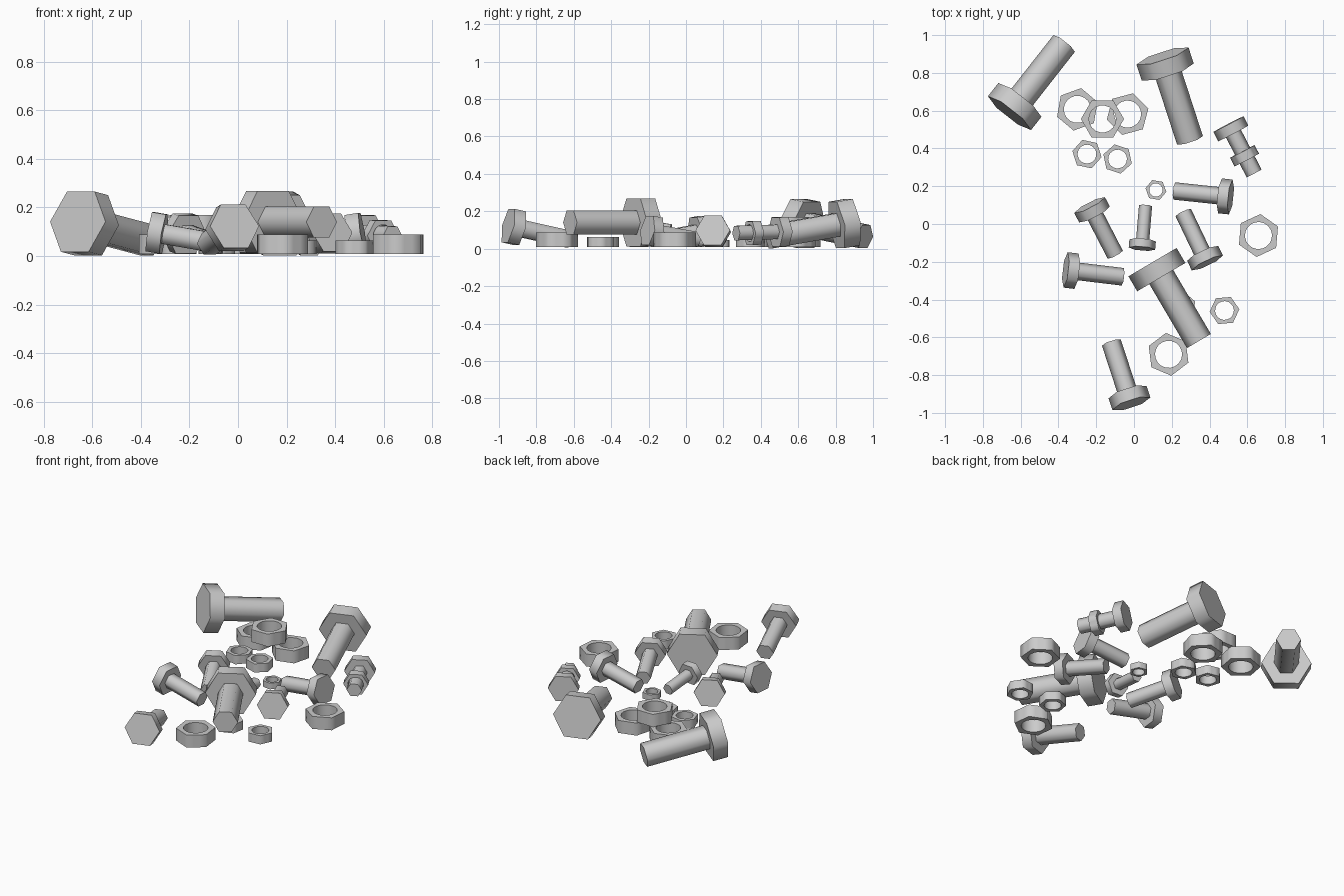
import bpy, bmesh
from math import radians, sin, cos, atan2, pi
from mathutils import Matrix, Vector

if "Cube" in bpy.data.objects:
    bpy.data.objects.remove(bpy.data.objects["Cube"])

# Proportions of a full-size bolt
HEAD_R, HEAD_T, SHANK_R, LENGTH = 0.145, 0.09, 0.072, 0.475
FLAT = HEAD_R * cos(pi / 6)


def finish(bm, name, matrix):
    bmesh.ops.recalc_face_normals(bm, faces=bm.faces)
    mesh = bpy.data.meshes.new(name)
    bm.to_mesh(mesh)
    bm.free()
    obj = bpy.data.objects.new(name, mesh)
    bpy.context.collection.objects.link(obj)
    obj.matrix_world = matrix
    bpy.ops.object.select_all(action='DESELECT')
    obj.select_set(True)
    bpy.context.view_layer.objects.active = obj
    bpy.ops.object.shade_smooth_by_angle(angle=radians(65))
    return obj


def hex_prism(bm, radius, x0, x1):
    # Hexagonal prism along x, corners pointing sideways
    rings = [[bm.verts.new((x, radius * cos(i * pi / 3), radius * sin(i * pi / 3)))
              for i in range(6)] for x in (x0, x1)]
    for ring in rings:
        bm.faces.new(ring)
    for i in range(6):
        j = (i + 1) % 6
        bm.faces.new((rings[0][i], rings[0][j], rings[1][j], rings[1][i]))


def bolt(name, head, tail, scale, tilt, floor):
    t = radians(tilt)
    bm = bmesh.new()
    hex_prism(bm, HEAD_R * scale, 0, HEAD_T * scale)
    hex_prism(bm, SHANK_R * scale, HEAD_T * scale * 0.98, LENGTH * scale)
    yaw = atan2(tail[1] - head[1], tail[0] - head[0])
    z = floor + scale * (HEAD_T * sin(t) + FLAT * cos(t))
    m = (Matrix.Translation((head[0], head[1], z))
         @ Matrix.Rotation(yaw, 4, 'Z') @ Matrix.Rotation(t, 4, 'Y'))
    return finish(bm, name, m)


def nut(name, radius, matrix):
    # Hexagon outside, round bore inside
    n, h, bore = 18, radius * 0.7, radius * 0.63
    bm = bmesh.new()
    loops = []
    for inner, z in ((0, 0), (0, h), (1, h), (1, 0)):
        loop = []
        for i in range(n):
            a = i * 2 * pi / n
            r = bore if inner else radius * cos(pi / 6) / cos(a % (pi / 3) - pi / 6)
            if not inner and i % 3 == 0:
                r = radius
            loop.append(bm.verts.new((r * cos(a), r * sin(a), z)))
        loops.append(loop)
    for k in range(4):
        a, b = loops[k], loops[(k + 1) % 4]
        for i in range(n):
            j = (i + 1) % n
            bm.faces.new((a[i], a[j], b[j], b[i]))
    return finish(bm, name, matrix)


# Bolts: head centre, tail centre, scale, tilt, floor height
bolts = [
    ((-0.659, 0.587), (-0.368, 0.958), 1.0, 9.3, 0.003),
    ((0.151, 0.889), (0.296, 0.444), 1.0, 9.5, 0.003),
    ((0.098, -0.202), (0.344, -0.620), 1.02, 0.0, 0.012),
    ((-0.014, -0.951), (-0.119, -0.630), 0.73, 12.0, 0.02),
    ((0.500, 0.529), (0.635, 0.270), 0.62, 1.5, 0.012),
    ((0.512, 0.143), (0.212, 0.175), 0.64, 9.3, 0.01),
    ((-0.235, 0.100), (-0.100, -0.161), 0.63, 9.3, 0.01),
    ((0.388, -0.206), (0.262, 0.058), 0.63, 9.3, 0.01),
    ((-0.362, -0.243), (-0.055, -0.280), 0.65, 9.8, 0.01),
    ((0.042, -0.130), (0.061, 0.095), 0.485, 9.3, 0.01),
]
for i, b in enumerate(bolts):
    bolt(f"bolt_{i + 1}", *b)

# Loose nuts: x, y, base height, radius, turn in degrees
nuts = [
    (-0.300, 0.607, 0.008, 0.114, 20),
    (-0.034, 0.582, 0.008, 0.114, 15),
    (-0.167, 0.556, 0.09, 0.114, 0),
    (-0.249, 0.370, 0.008, 0.079, 48),
    (-0.087, 0.344, 0.008, 0.079, 42),
    (0.116, 0.180, 0.008, 0.056, 50),
    (0.659, -0.061, 0.008, 0.114, 25),
    (0.479, -0.458, 0.008, 0.079, 5),
    (0.183, -0.690, 0.008, 0.114, 37),
    (0.250, -0.437, 0.008, 0.079, 20),
]
for i, (x, y, z, r, turn) in enumerate(nuts):
    nut(f"nut_{i + 1}", r,
        Matrix.Translation((x, y, z)) @ Matrix.Rotation(radians(turn), 4, 'Z'))

# Nut threaded onto the right-hand bolt
axis = Vector((0.135, -0.259, -0.008)).normalized()
spin = axis.to_track_quat('Z', 'Y').to_matrix().to_4x4()
nut("threaded_nut", 0.073, Matrix.Translation(Vector((0.585, 0.362, 0.084)) - axis * 0.025) @ spin)
